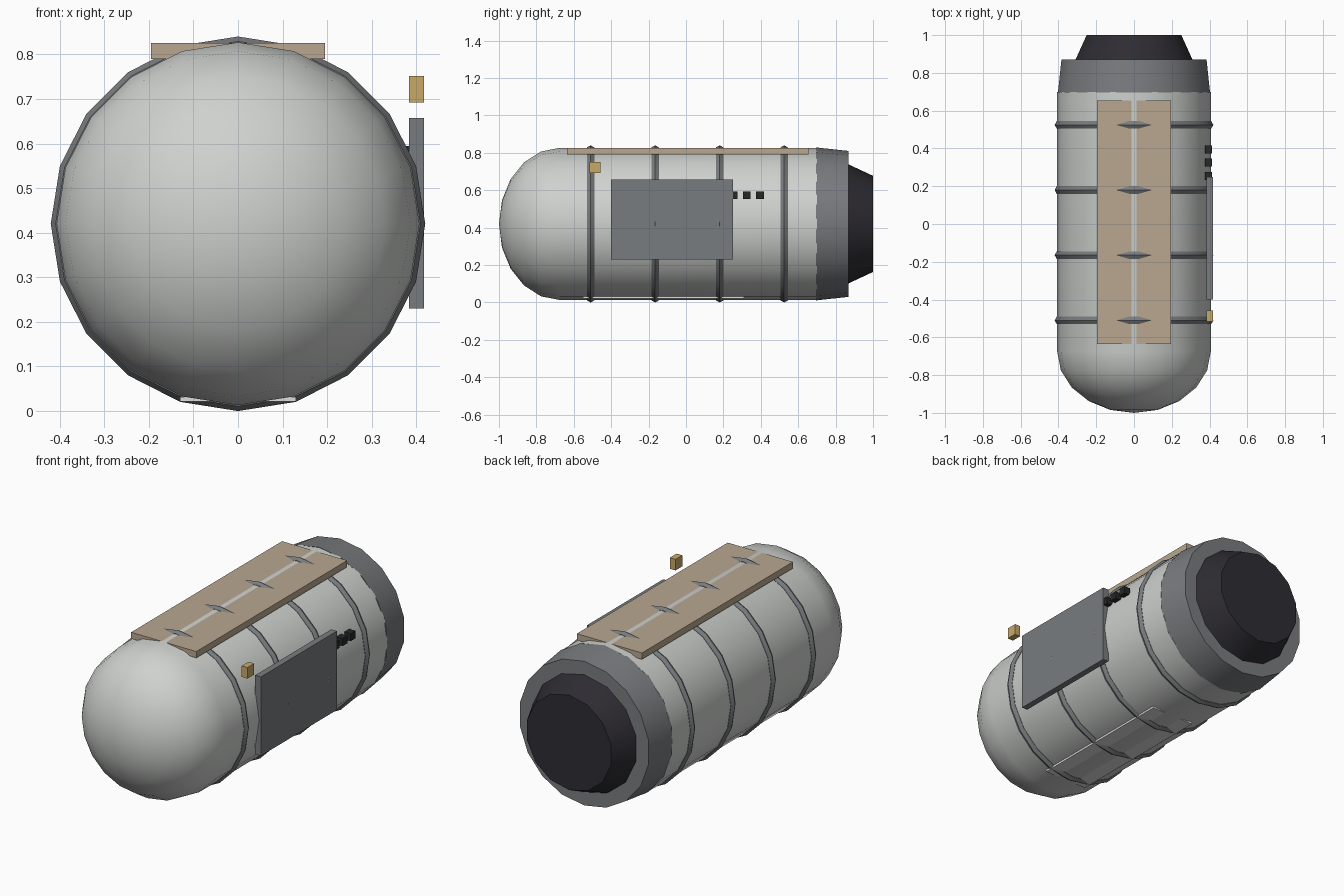
import bpy, bmesh, math

if "Cube" in bpy.data.objects:
    bpy.data.objects.remove(bpy.data.objects["Cube"])

AXIS_Z = 0.42


def material(name, rgb):
    m = bpy.data.materials.new(name)
    m.diffuse_color = (*rgb, 1)
    m.use_nodes = True
    m.node_tree.nodes["Principled BSDF"].inputs["Base Color"].default_value = m.diffuse_color
    return m


HULL = material("pale_grey", (0.62, 0.64, 0.62))
STEEL = material("mid_grey", (0.19, 0.20, 0.21))
TAN = material("tan", (0.48, 0.39, 0.28))
DARK = material("dark_charcoal", (0.027, 0.025, 0.032))
GOLD = material("gold", (0.58, 0.40, 0.14))
BLACK = material("black", (0.02, 0.02, 0.022))
WHITE = material("off_white", (0.72, 0.73, 0.72))


def finish(name, bm, mat, smooth=True):
    bmesh.ops.remove_doubles(bm, verts=bm.verts, dist=1e-5)
    bmesh.ops.recalc_face_normals(bm, faces=bm.faces)
    me = bpy.data.meshes.new(name)
    bm.to_mesh(me)
    bm.free()
    me.materials.append(mat)
    if smooth:
        for p in me.polygons:
            p.use_smooth = True
        me.set_sharp_from_angle(angle=math.radians(30))
    ob = bpy.data.objects.new(name, me)
    bpy.context.collection.objects.link(ob)
    return ob


def lathe(name, profile, sides, mat, closed=False):
    """Spin (y, radius) points round the long axis, one corner at the top."""
    bm = bmesh.new()
    rings = []
    for y, r in profile:
        ring = []
        for i in range(sides):
            a = 2 * math.pi * i / sides
            ring.append(bm.verts.new((r * math.sin(a), y, AXIS_Z + r * math.cos(a))))
        rings.append(ring)
    pairs = list(zip(rings, rings[1:]))
    if closed:
        pairs.append((rings[-1], rings[0]))
    for a, b in pairs:
        for i in range(sides):
            j = (i + 1) % sides
            bm.faces.new((a[i], a[j], b[j], b[i]))
    if not closed:
        for ring, (y, r) in ((rings[0], profile[0]), (rings[-1], profile[-1])):
            if r > 0.01:
                bm.faces.new(ring)
    return finish(name, bm, mat)


def box(name, x, y, z, mat):
    bm = bmesh.new()
    bmesh.ops.create_cube(bm, size=1)
    for v in bm.verts:
        for k, (lo, hi) in enumerate((x, y, z)):
            v.co[k] = (lo + hi) / 2 + v.co[k] * (hi - lo)
    return finish(name, bm, mat, smooth=False)


# Hull: rounded nose running into a straight barrel
R = 0.407
nose = []
for k in range(5, -1, -1):
    a = math.radians(18 * k)
    nose.append((-0.675 - 0.325 * math.sin(a), R * math.cos(a) if k < 5 else 0.0))
lathe("hull", nose + [(0.70, R)], 20, HULL)

# Rear collar and engine nozzle
lathe("rear_collar", [(0.695, 0.409), (0.87, 0.39)], 18, STEEL)
lathe("engine_nozzle", [(0.85, 0.327), (1.0, 0.257)], 14, DARK)

# Four bands round the barrel
for n, y in enumerate((-0.51, -0.165, 0.18, 0.525)):
    section = [(y + 0.023 * math.sin(math.radians(60 * k)),
                0.398 + 0.022 * math.cos(math.radians(60 * k))) for k in range(6)]
    lathe(f"band_{n + 1}", section, 20, STEEL, closed=True)

# Top deck plate, the hull ridge shows through along its middle
box("top_plate", (-0.195, 0.195), (-0.635, 0.655), (0.79, 0.825), TAN)

# Belly plate
box("belly_plate", (-0.13, 0.13), (-0.55, 0.31), (0.021, 0.032), WHITE)

# Side door, lamp and row of small vents
box("side_door", (0.383, 0.417), (-0.40, 0.25), (0.23, 0.657), STEEL)
box("side_lamp", (0.383, 0.417), (-0.515, -0.457), (0.692, 0.752), GOLD)
for n in range(3):
    y = 0.255 + 0.07 * n
    box(f"vent_{n + 1}", (0.375, 0.413), (y - 0.021, y + 0.021), (0.554, 0.594), BLACK)
